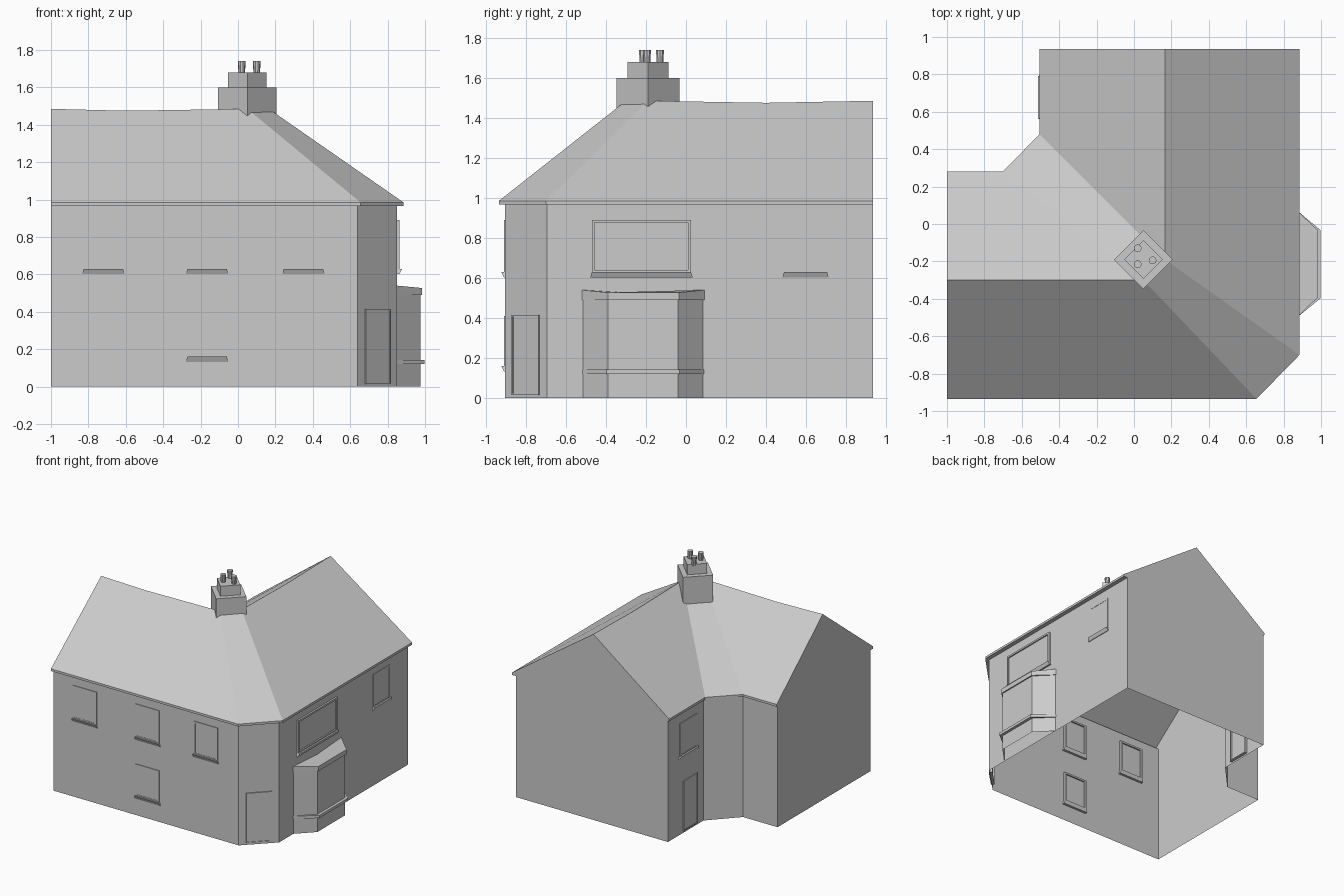
import bpy, bmesh, math
from mathutils import Vector

cube = bpy.data.objects.get("Cube")
if cube:
    bpy.data.objects.remove(cube, do_unlink=True)

# One plain material for the whole house
GREY = (0.6, 0.6, 0.6, 1)
mat = bpy.data.materials.new("plain_grey")
mat.use_nodes = True
mat.diffuse_color = GREY
mat.node_tree.nodes["Principled BSDF"].inputs["Base Color"].default_value = GREY


def build(name, faces, closed=False):
    """Make an object from faces given as lists of points."""
    bm = bmesh.new()
    for pts in faces:
        bm.faces.new([bm.verts.new(p) for p in pts])
    bmesh.ops.remove_doubles(bm, verts=bm.verts, dist=0.0005)
    if closed:
        bmesh.ops.recalc_face_normals(bm, faces=bm.faces)
    me = bpy.data.meshes.new(name)
    bm.to_mesh(me)
    bm.free()
    me.materials.append(mat)
    ob = bpy.data.objects.new(name, me)
    bpy.context.collection.objects.link(ob)
    return ob


def lift(outline, z):
    zs = z if isinstance(z, list) else [z] * len(outline)
    return [Vector((p[0], p[1], h)) for p, h in zip(outline, zs)]


def prism(name, lower, upper, z0, z1):
    """Solid between two outlines with the same number of corners."""
    lo, hi = lift(lower, z0), lift(upper, z1)
    n = len(lo)
    sides = [[lo[i], lo[(i + 1) % n], hi[(i + 1) % n], hi[i]] for i in range(n)]
    return build(name, sides + [lo[::-1], hi], closed=True)


# Plan loops, counter-clockwise; edges 3 and 7 are the gable ends
wall = [(-1, -0.905), (0.64, -0.905), (0.85, -0.695), (0.85, 0.935),
        (-0.495, 0.935), (-0.495, 0.485), (-0.695, 0.272), (-1, 0.272)]
eave = [(-1, -0.935), (0.655, -0.935), (0.885, -0.7), (0.885, 0.935),
        (-0.505, 0.935), (-0.505, 0.48), (-0.7, 0.282), (-1, 0.282)]
LOW, TOP = 0.967, 0.985
base, head = lift(wall, 0), lift(wall, LOW)
under, edge = lift(eave, LOW), lift(eave, TOP)

# Ridge, sagging slightly between its ends
r0, r1, ra, rb, r4, r5 = [Vector(p) for p in (
    (-1, -0.3, 1.485), (-0.6, -0.3, 1.475), (0.05, -0.3, 1.485),
    (0.165, -0.19, 1.485), (0.165, 0.4, 1.475), (0.165, 0.935, 1.485))]

walls, trim = [], []
for i in range(8):
    j = (i + 1) % 8
    if i in (3, 7):
        apex = r5 if i == 3 else r0
        walls.append([base[i], base[j], head[j], under[j], edge[j],
                      apex, edge[i], under[i], head[i]])
    else:
        walls.append([base[i], base[j], head[j], head[i]])
        trim.append([under[i], under[j], edge[j], edge[i]])
        trim.append([head[i], head[j], under[j], under[i]])
build("house_walls", walls)
build("fascia_and_soffit", trim)

e = edge
build("roof", [[e[0], e[1], ra, r1, r0], [e[1], e[2], rb, ra],
               [e[2], e[3], r5, r4, rb], [e[4], e[5], rb, r4, r5],
               [e[5], e[6], ra, rb], [e[6], e[7], r0, r1, ra]])


class Side:
    """Maps distance along a wall and distance out of it to plan points."""

    def __init__(self, i):
        self.p = Vector(wall[i])
        self.d = (Vector(wall[(i + 1) % 8]) - self.p).normalized()
        self.n = Vector((self.d.y, -self.d.x))

    def rect(self, s0, s1, o0, o1):
        return [self.p + self.d * s + self.n * o
                for s, o in ((s0, o0), (s0, o1), (s1, o1), (s1, o0))]

    def block(self, name, s0, s1, o0, o1, z0, z1):
        r = self.rect(s0, s1, o0, o1)
        prism(name, r, r, z0, z1)


def framed(side, name, s0, s1, z0, z1, out, bar=0.014):
    """Panel inside four frame bars, showing on both faces of the wall."""
    side.block(name + "_panel", s0, s1, -0.008, 0.003, z0, z1)
    for part, a, b, c, d in (("left", s0, s0 + bar, z0, z1),
                             ("right", s1 - bar, s1, z0, z1),
                             ("bottom", s0, s1, z0, z0 + bar),
                             ("top", s0, s1, z1 - bar, z1)):
        side.block(f"{name}_frame_{part}", a, b, -0.02, out, c, d)


def window(side, name, s0, s1, z0, z1, out=0.005):
    framed(side, name, s0, s1, z0, z1, out)
    prism(name + "_sill", side.rect(s0 - 0.008, s1 + 0.008, -0.02, out),
          side.rect(s0, s1, -0.02, out + 0.013), z0 - 0.022, z0 + 0.005)


front, corner, right, inner = Side(0), Side(1), Side(2), Side(4)

# Windows
for k, s in enumerate((0.175, 0.73, 1.245)):
    window(front, f"front_window_{k + 1}", s, s + 0.21, 0.625, 0.89)
window(front, "front_lower_window", 0.73, 0.94, 0.155, 0.41)
window(right, "large_window", 0.225, 0.72, 0.625, 0.89, out=0.014)
window(right, "small_window", 1.185, 1.4, 0.625, 0.89)
window(inner, "inner_window", 0.145, 0.37, 0.625, 0.89)

# Doors
framed(corner, "front_door", 0.055, 0.245, 0.015, 0.415, 0.008, 0.008)
framed(inner, "back_door", 0.19, 0.37, 0.015, 0.415, 0.008, 0.008)

# Bay on the right wall
bay = [(0.85, -0.515), (0.975, -0.39), (0.975, -0.04), (0.85, 0.085)]
lo, hi = lift(bay, 0), lift(bay, 0.5)
build("bay_walls", [[lo[i], lo[i + 1], hi[i + 1], hi[i]] for i in range(3)])
sill = [(0.85, -0.52), (0.85, -0.517), (0.998, -0.397), (0.998, -0.033), (0.85, 0.09)]
prism("bay_sill", sill, sill, 0.12, 0.142)
cover = [(0.85, -0.52), (0.985, -0.39), (0.985, -0.035), (0.85, 0.092), (0.85, -0.21)]
prism("bay_roof", cover, cover, 0.49, [0.54, 0.527, 0.527, 0.54, 0.52])

# Chimney stack, turned to face the corner
CX, CY = 0.05, -0.19


def diamond(r):
    return [(CX + r * math.cos(a), CY + r * math.sin(a))
            for a in (math.pi * k / 2 for k in range(4))]


prism("chimney_base", diamond(0.157), diamond(0.157), 1.3, 1.6)
prism("chimney_cap", diamond(0.103), diamond(0.103), 1.6, 1.68)
for k, (x, y) in enumerate(((0.02, -0.13), (0.02, -0.215), (0.1, -0.195))):
    ring = [(math.cos(math.pi * t / 5), math.sin(math.pi * t / 5)) for t in range(10)]
    foot, rim = ([(x + r * c, y + r * s) for c, s in ring] for r in (0.017, 0.021))
    prism(f"chimney_pot_{k + 1}", foot, rim, 1.67, 1.74)
